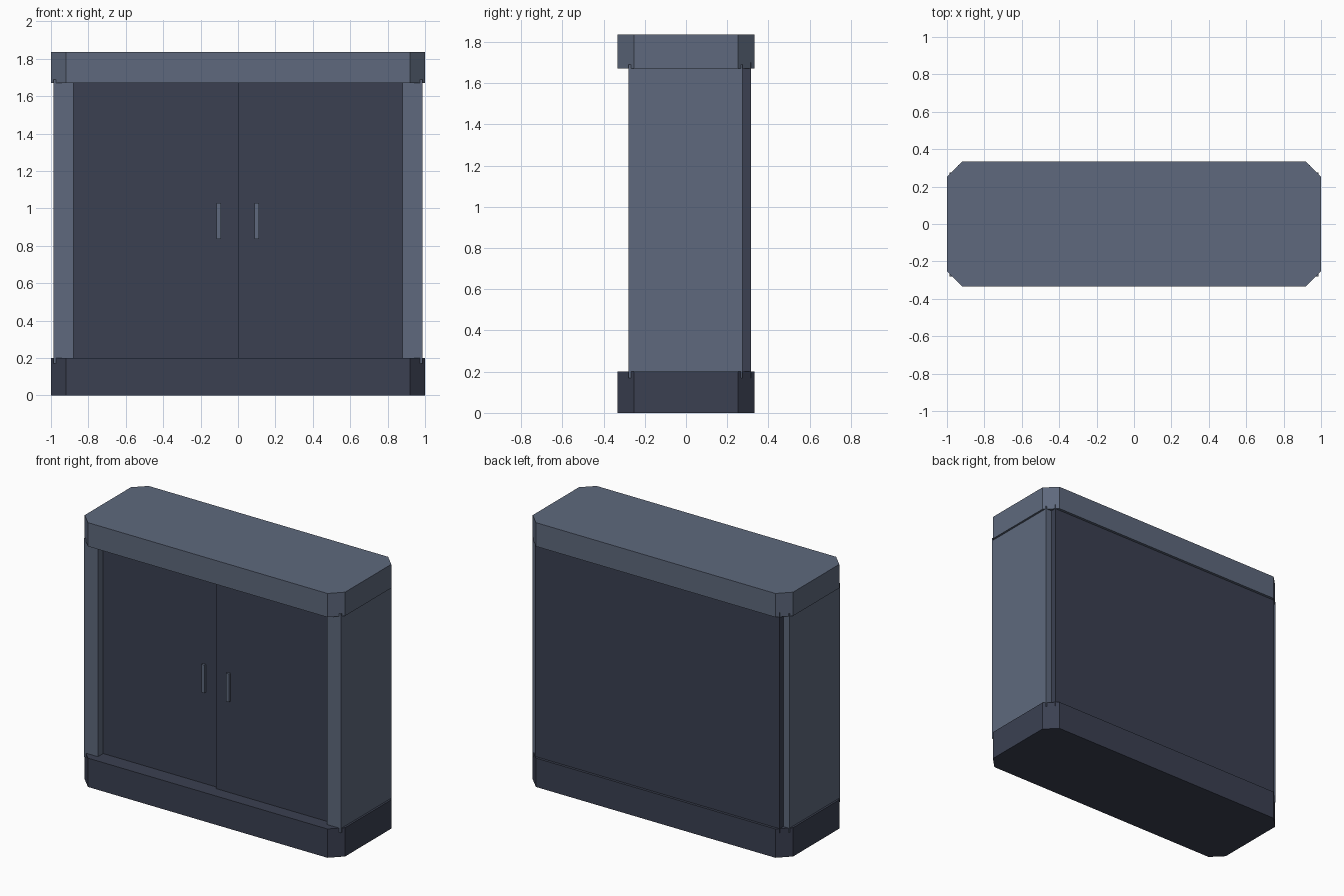
import bpy
import bmesh

cube = bpy.data.objects.get("Cube")
if cube:
    bpy.data.objects.remove(cube, do_unlink=True)


def make_material(name, rgb):
    mat = bpy.data.materials.new(name)
    mat.use_nodes = True
    color = (*rgb, 1.0)
    mat.diffuse_color = color
    mat.node_tree.nodes["Principled BSDF"].inputs["Base Color"].default_value = color
    return mat


light = make_material("light slate", (0.112, 0.141, 0.205))
dark = make_material("dark slate", (0.043, 0.051, 0.083))


def finish(name, bm, mat):
    bmesh.ops.recalc_face_normals(bm, faces=bm.faces)
    mesh = bpy.data.meshes.new(name)
    bm.to_mesh(mesh)
    bm.free()
    mesh.materials.append(mat)
    obj = bpy.data.objects.new(name, mesh)
    bpy.context.collection.objects.link(obj)
    return obj


def box(name, xs, ys, zs, mat):
    """Box given by its lower and upper limits on each axis."""
    bm = bmesh.new()
    bmesh.ops.create_cube(bm, size=1)
    for v in bm.verts:
        v.co = [lim[0] if c < 0 else lim[1] for c, lim in zip(v.co, (xs, ys, zs))]
    return finish(name, bm, mat)


def slab(name, z0, z1, mat, hx=1.0, hy=0.333, cut=0.08):
    """Horizontal slab with four clipped corners."""
    quarter = [(hx, hy - cut), (hx - cut, hy)]
    outline = (quarter + [(-x, y) for x, y in reversed(quarter)]
               + [(-x, -y) for x, y in quarter]
               + [(x, -y) for x, y in reversed(quarter)])
    bm = bmesh.new()
    face = bm.faces.new([bm.verts.new((x, y, z0)) for x, y in outline])
    result = bmesh.ops.extrude_face_region(bm, geom=[face])
    for item in result["geom"]:
        if isinstance(item, bmesh.types.BMVert):
            item.co.z = z1
    # keep the underside closed
    if len([f for f in bm.faces if len(f.verts) == len(outline)]) < 2:
        bm.faces.new([v for v in bm.verts if v.co.z == z0])
    return finish(name, bm, mat)


# Plinth and top
slab("base_plinth", 0, 0.2, dark)
slab("top_slab", 1.67, 1.835, light)

# Side panels, tucked into plinth and top
for side, s in (("left", 1), ("right", -1)):
    xs = sorted((s * 0.88, s * 0.986))
    box(f"{side}_side_panel", xs, (-0.28, 0.275), (0.17, 1.69), light)

# Back panel
box("back_panel", (-0.94, 0.94), (0.275, 0.315), (0.17, 1.7), dark)

# Sliding doors, one a little in front of the other, each with a handle
for side, xs, front, hx in (("right", (-0.88, 0.02), -0.222, -0.104),
                            ("left", (0, 0.88), -0.242, 0.099)):
    box(f"{side}_door", xs, (front, front + 0.018), (0.2, 1.67), dark)
    box(f"{side}_handle", (hx - 0.012, hx + 0.012), (front - 0.015, front),
        (0.835, 1.03), light)
